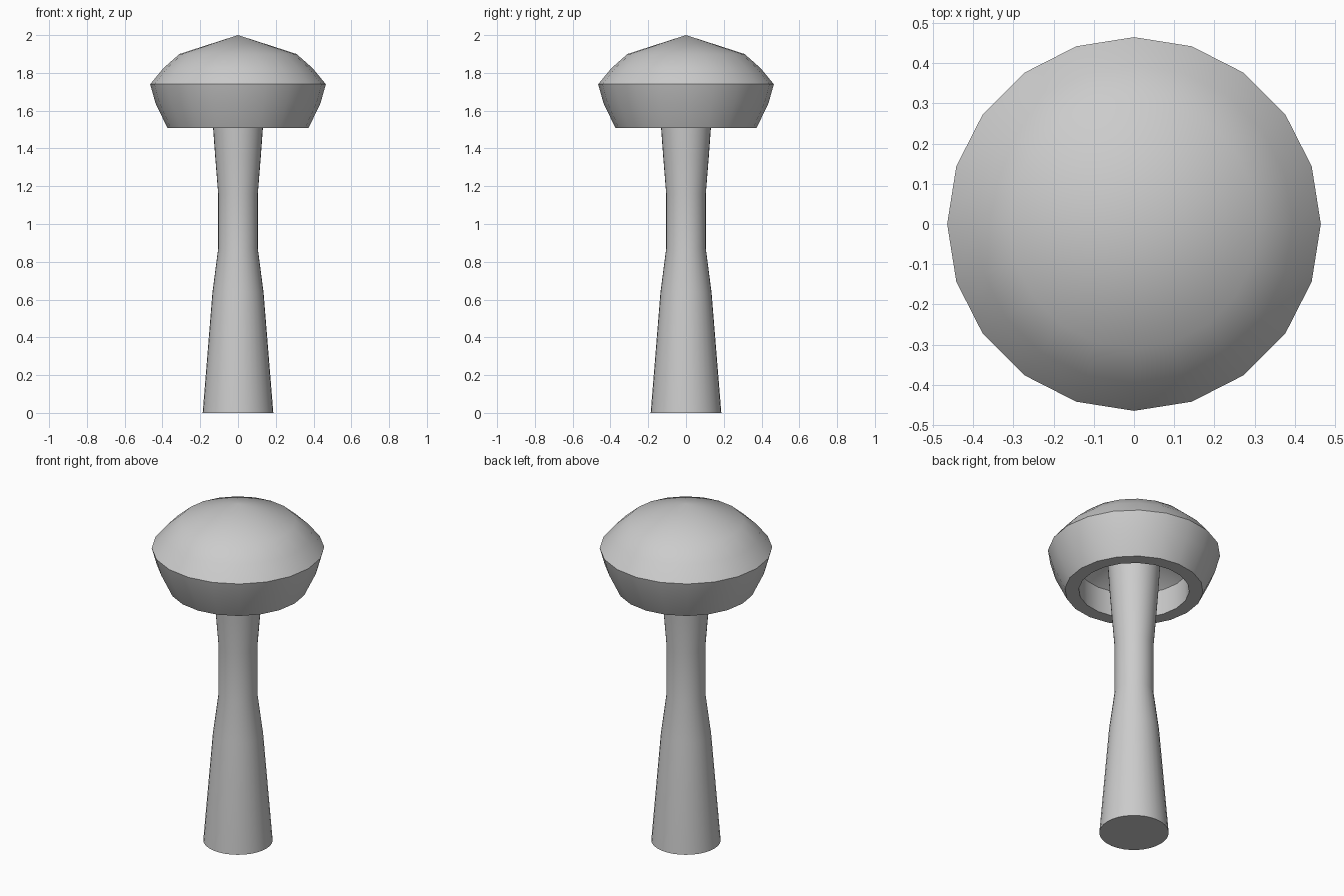
import bpy, bmesh, math

if "Cube" in bpy.data.objects:
    bpy.data.objects.remove(bpy.data.objects["Cube"])


def lathe(name, profile, sides):
    """Revolve (radius, height) points around z; points at radius 0 become poles."""
    bm = bmesh.new()
    verts = [bm.verts.new((r, 0, z)) for r, z in profile]
    edges = [bm.edges.new(pair) for pair in zip(verts, verts[1:])]
    bmesh.ops.spin(bm, geom=verts + edges, cent=(0, 0, 0), axis=(0, 0, 1),
                   angle=math.tau, steps=sides, use_duplicate=False)
    bmesh.ops.remove_doubles(bm, verts=bm.verts, dist=1e-4)
    bmesh.ops.recalc_face_normals(bm, faces=bm.faces)
    mesh = bpy.data.meshes.new(name)
    bm.to_mesh(mesh)
    bm.free()
    obj = bpy.data.objects.new(name, mesh)
    bpy.context.collection.objects.link(obj)
    bpy.ops.object.select_all(action='DESELECT')
    obj.select_set(True)
    bpy.context.view_layer.objects.active = obj
    bpy.ops.object.shade_smooth_by_angle(angle=math.radians(35))
    return obj


# Stem: flared foot, narrow waist, widening into the hollow of the cap
lathe("stem", [(0, 0), (0.187, 0), (0.135, 0.64), (0.105, 0.87), (0.105, 1.16),
               (0.121, 1.36), (0.132, 1.51), (0.145, 1.72), (0, 1.72)], 32)

# Cap: pointed dome, turned-in skirt, flat rim and hollow underside
lathe("cap", [(0, 2.0), (0.31, 1.9), (0.395, 1.825), (0.465, 1.74), (0.437, 1.64),
              (0.373, 1.507), (0.298, 1.507), (0.30, 1.66), (0.2, 1.73), (0, 1.78)], 20)
